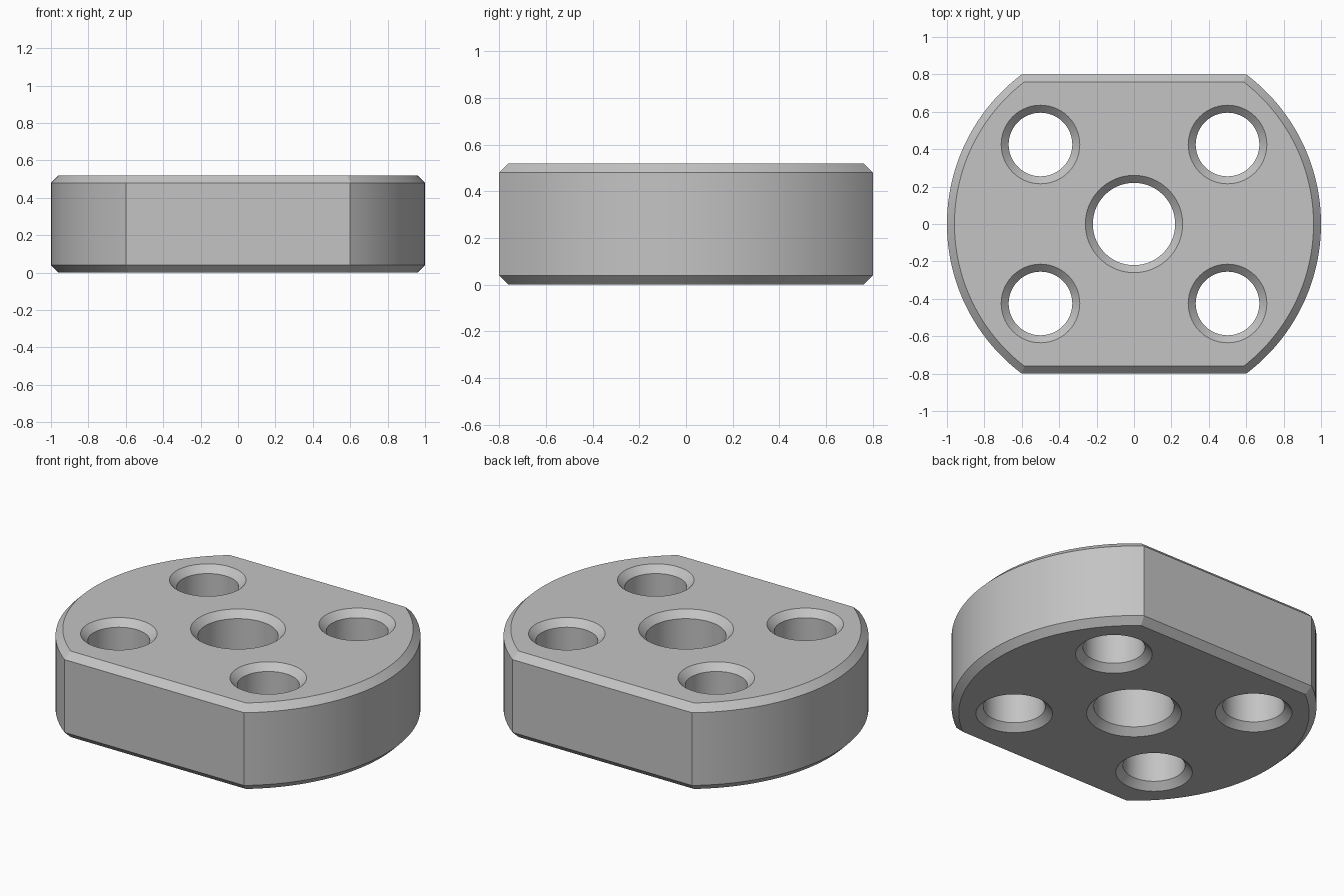
import bpy, bmesh, math

HEIGHT, CHAMFER, SEGMENTS = 0.52, 0.04, 96

cube = bpy.data.objects.get("Cube")
if cube:
    bpy.data.objects.remove(cube, do_unlink=True)

steel = bpy.data.materials.new("light_grey")
steel.use_nodes = True
grey = (0.55, 0.55, 0.55, 1)
steel.diffuse_color = grey
steel.node_tree.nodes["Principled BSDF"].inputs["Base Color"].default_value = grey


def stacked_solid(name, loops):
    """Closed solid skinned through a stack of matching point loops."""
    bm = bmesh.new()
    rings = [[bm.verts.new(p) for p in loop] for loop in loops]
    for low, high in zip(rings, rings[1:]):
        for i in range(len(low)):
            j = (i + 1) % len(low)
            bm.faces.new((low[i], low[j], high[j], high[i]))
    bm.faces.new(rings[0][::-1])
    bm.faces.new(rings[-1])
    mesh = bpy.data.meshes.new(name)
    bm.to_mesh(mesh)
    bm.free()
    mesh.materials.append(steel)
    obj = bpy.data.objects.new(name, mesh)
    bpy.context.collection.objects.link(obj)
    return obj


def flatted_outline(inset, z):
    """Disc outline cut by parallel flats at the front and back."""
    radius, flat = 1 - inset, 0.8 - inset
    limit = math.asin(flat / radius)
    points = []
    for start in (0, math.pi):
        for i in range(SEGMENTS // 2 + 1):
            a = start - limit + 2 * limit * i / (SEGMENTS // 2)
            points.append((radius * math.cos(a), radius * math.sin(a), z))
    return points


def circle(x, y, radius, z):
    return [(x + radius * math.cos(math.tau * i / SEGMENTS),
             y + radius * math.sin(math.tau * i / SEGMENTS), z)
            for i in range(SEGMENTS)]


# Plate body with chamfered rims
body = stacked_solid("flanged_plate", [
    flatted_outline(CHAMFER, 0), flatted_outline(0, CHAMFER),
    flatted_outline(0, HEIGHT - CHAMFER), flatted_outline(CHAMFER, HEIGHT)])

# Centre bore and four bolt holes, countersunk on both faces
holes = [(0, 0, 0.22)]
holes += [(sx * 0.5, sy * 0.425, 0.17) for sx in (-1, 1) for sy in (-1, 1)]
bpy.context.view_layer.objects.active = body
for x, y, r in holes:
    wide = r + 2 * CHAMFER  # flare continues past the face for a clean cut
    cutter = stacked_solid("hole_cutter", [
        circle(x, y, wide, -CHAMFER), circle(x, y, r, CHAMFER),
        circle(x, y, r, HEIGHT - CHAMFER), circle(x, y, wide, HEIGHT + CHAMFER)])
    cut = body.modifiers.new("hole", "BOOLEAN")
    cut.operation, cut.solver, cut.object = "DIFFERENCE", "EXACT", cutter
    bpy.ops.object.modifier_apply(modifier=cut.name)
    bpy.data.objects.remove(cutter, do_unlink=True)

# Smooth curved walls, crisp chamfer edges
bpy.ops.object.select_all(action="DESELECT")
body.select_set(True)
bpy.ops.object.shade_smooth_by_angle(angle=math.radians(20))
